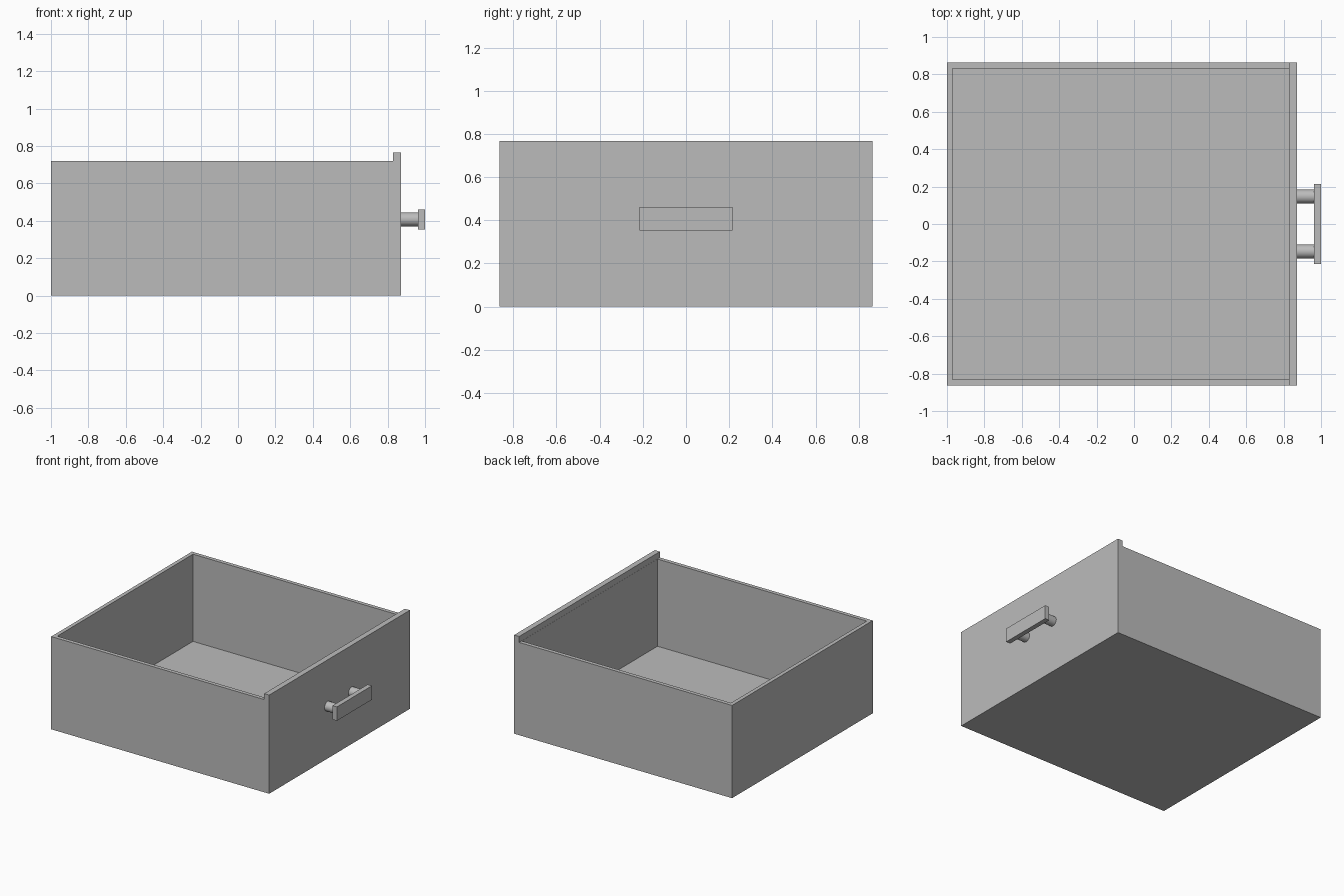
import bpy
import bmesh
from math import pi
from mathutils import Matrix, Vector

cube = bpy.data.objects.get("Cube")
if cube:
    bpy.data.objects.remove(cube, do_unlink=True)

grey = bpy.data.materials.new("plain grey")
grey.use_nodes = True
colour = (0.5, 0.5, 0.5, 1)
grey.diffuse_color = colour
grey.node_tree.nodes["Principled BSDF"].inputs["Base Color"].default_value = colour


def finish(name, bm):
    bmesh.ops.recalc_face_normals(bm, faces=bm.faces)
    mesh = bpy.data.meshes.new(name)
    bm.to_mesh(mesh)
    bm.free()
    mesh.materials.append(grey)
    obj = bpy.data.objects.new(name, mesh)
    bpy.context.scene.collection.objects.link(obj)
    return obj


def box(name, low, high):
    low, high = Vector(low), Vector(high)
    bm = bmesh.new()
    bmesh.ops.create_cube(bm, size=1, matrix=Matrix.Translation((low + high) / 2)
                          @ Matrix.Diagonal((*(high - low), 1)))
    return finish(name, bm)


def post(name, x0, x1, y, z, radius):
    bm = bmesh.new()
    bmesh.ops.create_cone(bm, cap_ends=True, segments=32, radius1=radius, radius2=radius,
                          depth=x1 - x0,
                          matrix=Matrix.Translation(((x0 + x1) / 2, y, z))
                          @ Matrix.Rotation(pi / 2, 4, "Y"))
    for face in bm.faces:
        face.smooth = len(face.verts) == 4
    for edge in bm.edges:
        edge.smooth = all(f.smooth for f in edge.link_faces)
    return finish(name, bm)


back, panel_in, panel_out = -1, 0.829, 0.872
half, wall, rim, panel_top = 0.863, 0.043, 0.72, 0.766
grip_z, grip_x = 0.407, 0.963

# Tray: a block whose top face is inset on three sides and sunk to the floor
bm = bmesh.new()
bmesh.ops.create_cube(bm, size=1, matrix=Matrix.Translation(((back + panel_in) / 2, 0, rim / 2))
                      @ Matrix.Diagonal((panel_in - back, 2 * half, rim, 1)))
bm.normal_update()
top = max(bm.faces, key=lambda f: f.normal.z)
bmesh.ops.inset_region(bm, faces=[top], thickness=wall)
for v in top.verts:
    if v.co.x > 0:
        v.co.x = panel_in - 0.001
well = bmesh.ops.extrude_face_region(bm, geom=[top])["geom"]
bmesh.ops.delete(bm, geom=[top], context="FACES_ONLY")
for v in well:
    if isinstance(v, bmesh.types.BMVert):
        v.co.z = wall
finish("tray", bm)

# Taller face panel
box("face_panel", (panel_in, -half, 0), (panel_out, half, panel_top))

# Handle: two round posts and a flat grip
for side, y in (("front", -0.147), ("back", 0.147)):
    post(side + "_handle_post", panel_out, grip_x, y, grip_z, 0.037)
box("handle_grip", (grip_x, -0.215, grip_z - 0.054), (1, 0.215, grip_z + 0.054))
